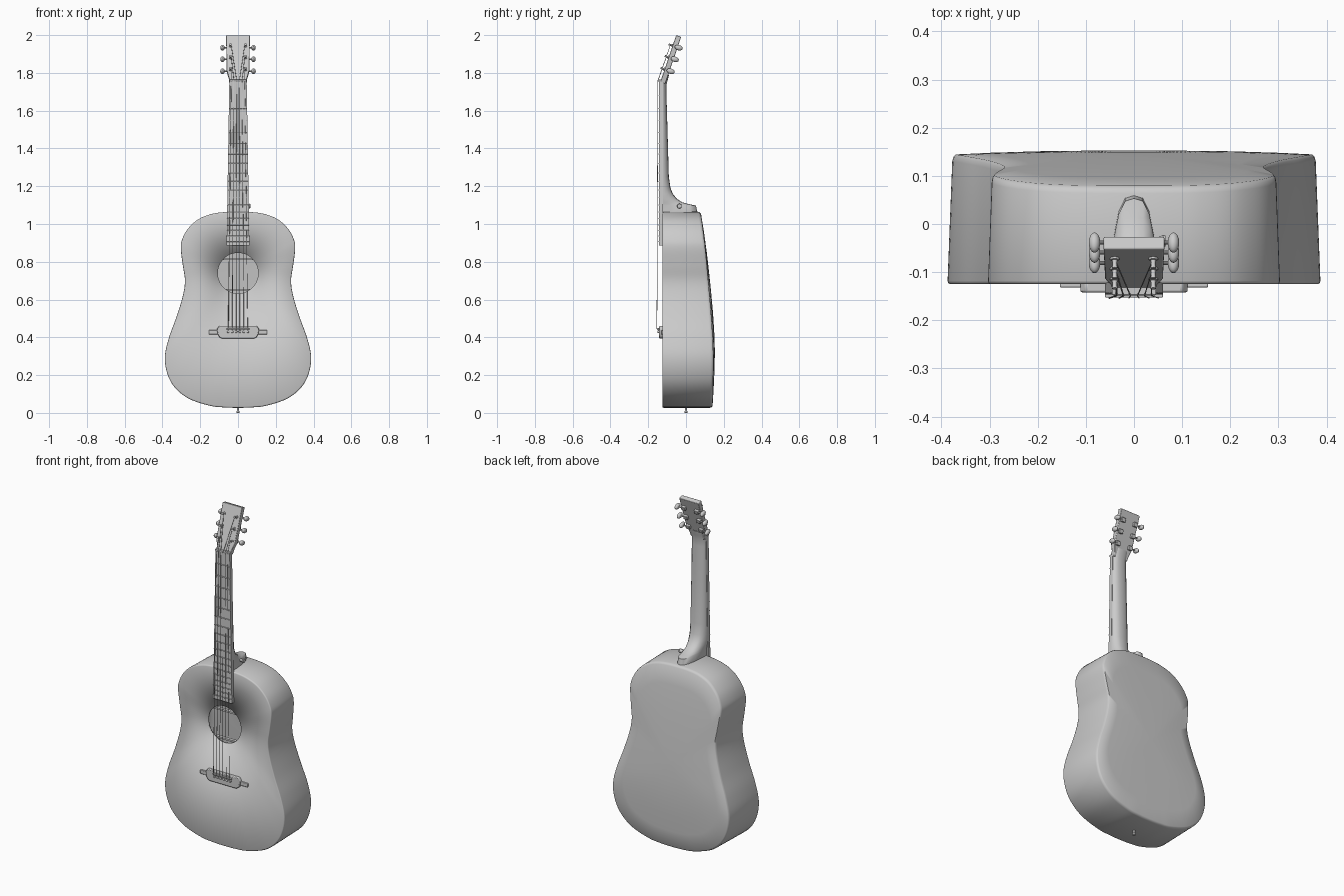
import bpy, bmesh, math
from mathutils import Matrix, Vector
from math import sin, cos, pi, radians

if "Cube" in bpy.data.objects:
    bpy.data.objects.remove(bpy.data.objects["Cube"])

TILT = Matrix.Translation((0, -0.135, 1.755)) @ Matrix.Rotation(radians(-18.7), 4, 'X')
I4 = Matrix.Identity(4)


def finish(name, bm, mat=I4, bevel=0, angle=35):
    bmesh.ops.recalc_face_normals(bm, faces=bm.faces)
    bm.transform(mat)
    me = bpy.data.meshes.new(name)
    bm.to_mesh(me)
    bm.free()
    me.shade_smooth()
    me.set_sharp_from_angle(angle=radians(angle))
    ob = bpy.data.objects.new(name, me)
    bpy.context.collection.objects.link(ob)
    if bevel:
        m = ob.modifiers.new("bevel", 'BEVEL')
        m.width, m.segments, m.limit_method = bevel, 2, 'ANGLE'
    return ob


def prism(name, half, y0, y1, mat=I4, bevel=0):
    """Mirrored (x, z) outline extruded from y0 to y1."""
    pts = half + [(-x, z) for x, z in reversed(half)]
    bm = bmesh.new()
    a = [bm.verts.new((x, y0, z)) for x, z in pts]
    b = [bm.verts.new((x, y1, z)) for x, z in pts]
    bm.faces.new(a)
    bm.faces.new(b)
    for i in range(len(pts)):
        j = (i + 1) % len(pts)
        bm.faces.new((a[i], a[j], b[j], b[i]))
    return finish(name, bm, mat, bevel)


def box(name, c, size, mat=I4, bevel=0):
    bm = bmesh.new()
    bmesh.ops.create_cube(bm, size=1, matrix=Matrix.Translation(c) @ Matrix.Diagonal((*size, 1)))
    return finish(name, bm, mat, bevel)


def lathe(name, prof, origin, axis, mat=I4, n=16):
    """Revolve (radius, distance) pairs about an axis starting at origin."""
    bm = bmesh.new()
    rings = [[bm.verts.new((r * cos(2 * pi * i / n), r * sin(2 * pi * i / n), h)) for i in range(n)]
             for r, h in prof]
    bridge(bm, rings)
    bm.faces.new(rings[0])
    bm.faces.new(rings[-1])
    rot = Vector((0, 0, 1)).rotation_difference(Vector(axis)).to_matrix().to_4x4()
    return finish(name, bm, mat @ Matrix.Translation(origin) @ rot)


def bridge(bm, rings):
    for a, b in zip(rings, rings[1:]):
        for i in range(len(a)):
            j = (i + 1) % len(a)
            bm.faces.new((a[i], a[j], b[j], b[i]))


def catmull(p, steps):
    out = []
    for k in range(1, len(p) - 2):
        a, b, c, d = (Vector(q) for q in p[k - 1:k + 3])
        for s in range(steps):
            t = s / steps
            out.append(0.5 * (2 * b + (c - a) * t + (2 * a - 5 * b + 4 * c - d) * t * t
                              + (3 * b - a - 3 * c + d) * t ** 3))
    return out + [Vector(p[-2])]


# Hollow body with sound hole
half = [(-.07, 1.063), (0, 1.065), (.07, 1.063), (.14, 1.053), (.21, 1.025), (.265, .975), (.295, .92),
        (.303, .87), (.292, .78), (.281, .70), (.292, .62), (.325, .51), (.365, .40), (.387, .30),
        (.375, .21), (.335, .135), (.26, .075), (.15, .038), (.07, .029), (0, .027), (-.07, .029)]
right = catmull(half, 5)
outline = right + [Vector((-p.x, p.y)) for p in reversed(right[1:-1])]
back = catmull([(-.2, .136), (.02, .14), (.3, .144), (.5, .134), (.7, .117), (.9, .098), (1.07, .077), (1.2, .06)], 8)


def back_y(z):
    for a, b in zip(back, back[1:]):
        if z <= b.x:
            return a.y + (b.y - a.y) * (z - a.x) / (b.x - a.x)
    return back[-1].y


bm = bmesh.new()
HOLE_Z, HOLE_R, MID = .74, .107, .52
rings = [[]]
for p in outline:
    d = (p - Vector((0, HOLE_Z))).normalized() * HOLE_R
    rings[0].append(bm.verts.new((d.x, -.125, HOLE_Z + d.y)))
for s, y in ((.986, -.125), (.996, -.123), (1, -.118)):
    rings.append([bm.verts.new((p.x * s, y, MID + (p.y - MID) * s)) for p in outline])
for s, drop in ((1, .014), (.994, .005), (.98, 0), (.8, 0), (.6, 0), (.4, 0), (.2, 0), (.03, 0)):
    ring = []
    for p in outline:
        z = MID + (p.y - MID) * s
        ring.append(bm.verts.new((p.x * s * .975, back_y(z) + .011 * (1 - s * s) - drop, z)))
    rings.append(ring)
bridge(bm, rings)
bm.faces.new(rings[-1])
body = finish("body", bm, angle=50)
sol = body.modifiers.new("wall", 'SOLIDIFY')
sol.thickness, sol.offset = .01, -1

# Braces under the top
for z in (.815, .65):
    box("top_brace", (0, -.106, z), (.44, .018, .01))

# Neck and heel, lofted upward
sections = [(1.06, .06, .048), (1.098, .053, .048), (1.105, .015, .049), (1.115, -.02, .051), (1.135, -.05, .054),
            (1.16, -.07, .0545), (1.19, -.082, .054), (1.25, -.091, .0535), (1.5, -.098, .0495),
            (1.70, -.104, .0465), (1.74, -.103, .046), (1.765, -.096, .047), (1.79, -.09, .048)]
shape = [(1, 0), (.98, .25), (.87, .55), (.66, .82), (.38, .97), (0, 1)]
shape += [(-u, v) for u, v in reversed(shape[:-1])]
bm = bmesh.new()
rings = []
for z, yb, w in sections:
    yf = -.128 if z < 1.75 else -.128 + (z - 1.75) * .4
    rings.append([bm.verts.new((u * w, yf + (yb - yf) * v, z)) for u, v in shape])
bridge(bm, rings)
bm.faces.new(rings[0])
bm.faces.new(rings[-1])
finish("neck", bm, angle=50)

# Fretboard, frets and nut
NUT, SADDLE = 1.755, .445
def board_w(z):
    return .046 + .0145 * (NUT - z) / .87

prism("fretboard", [(board_w(NUT), NUT), (board_w(.885), .885)], -.121, -.143)
for n in range(1, 19):
    z = NUT - (NUT - SADDLE) * (1 - 2 ** (-n / 12))
    box("fret", (0, -.1435, z), (board_w(z) * 2, .005, .005), bevel=.0015)
box("nut", (0, -.137, NUT + .004), (.092, .022, .01), bevel=.002)

# Headstock
prism("headstock", [(.045, -.004), (.049, .025), (.060, .062), (.063, .2585)], 0, .028, TILT, .003)

# Tuning machines, three a side
POSTS = (.068, .135, .2)
for sx in (-1, 1):
    for s in POSTS:
        lathe("tuner_post", [(.0095, .002), (.0095, -.004), (.0055, -.005), (.0045, -.014), (.006, -.022)],
              (sx * .04, 0, s), (0, 1, 0), TILT)
        box("tuner_housing", (sx * .042, .034, s), (.026, .016, .024), TILT, .003)
        lathe("tuner_shaft", [(.004, 0), (.004, .03)], (sx * .046, .034, s), (sx, 0, 0), TILT, 10)
        bm = bmesh.new()
        bmesh.ops.create_uvsphere(bm, u_segments=16, v_segments=10, radius=1, matrix=Matrix.Translation(
            (sx * .082, .034, s)) @ Matrix.Diagonal((.012, .022, .014, 1)))
        finish("tuner_knob", bm, TILT)

# Bridge with wings, saddle and pins
prism("bridge", [(.1, .46), (.112, .443), (.108, .418), (.1, .402), (.085, .394)], -.121, -.142, bevel=.004)
prism("bridge_wings", [(.154, .438), (.154, .415)], -.121, -.132, bevel=.003)
box("saddle", (0, -.146, SADDLE), (.12, .014, .007), bevel=.002)

# Strings and bridge pins
for i in range(6):
    k = i - 2.5
    side = -1 if i < 3 else 1
    post = POSTS[i] if i < 3 else POSTS[5 - i]
    xb, xn = k * .0205, k * .0145
    lathe("bridge_pin", [(.005, 0), (.007, .006), (.006, .01), (.003, .012)], (xb, -.14, .43), (0, -1, 0), n=12)
    path = [Vector((xb, -.141, .434)), Vector((xb, -.154, SADDLE)), Vector((xn, -.149, NUT + .004)),
            TILT @ Vector((side * .036, -.012, post))]
    cu = bpy.data.curves.new("string", 'CURVE')
    cu.dimensions, cu.bevel_depth, cu.bevel_resolution = '3D', .0018 - i * .00015, 1
    sp = cu.splines.new('POLY')
    sp.points.add(len(path) - 1)
    for q, p in zip(sp.points, path):
        q.co = (*p, 1)
    bpy.context.collection.objects.link(bpy.data.objects.new("string", cu))

# Strap buttons at the tail and heel
button = [(.009, 0), (.006, .006), (.005, .014), (.007, .022), (.009, .026), (.008, .031)]
lathe("tail_strap_button", button, (0, 0, .031), (0, 0, -1))
lathe("heel_strap_button", [(r * 1.4, h) for r, h in button], (.034, -.035, 1.095), (1, 0, 0))
